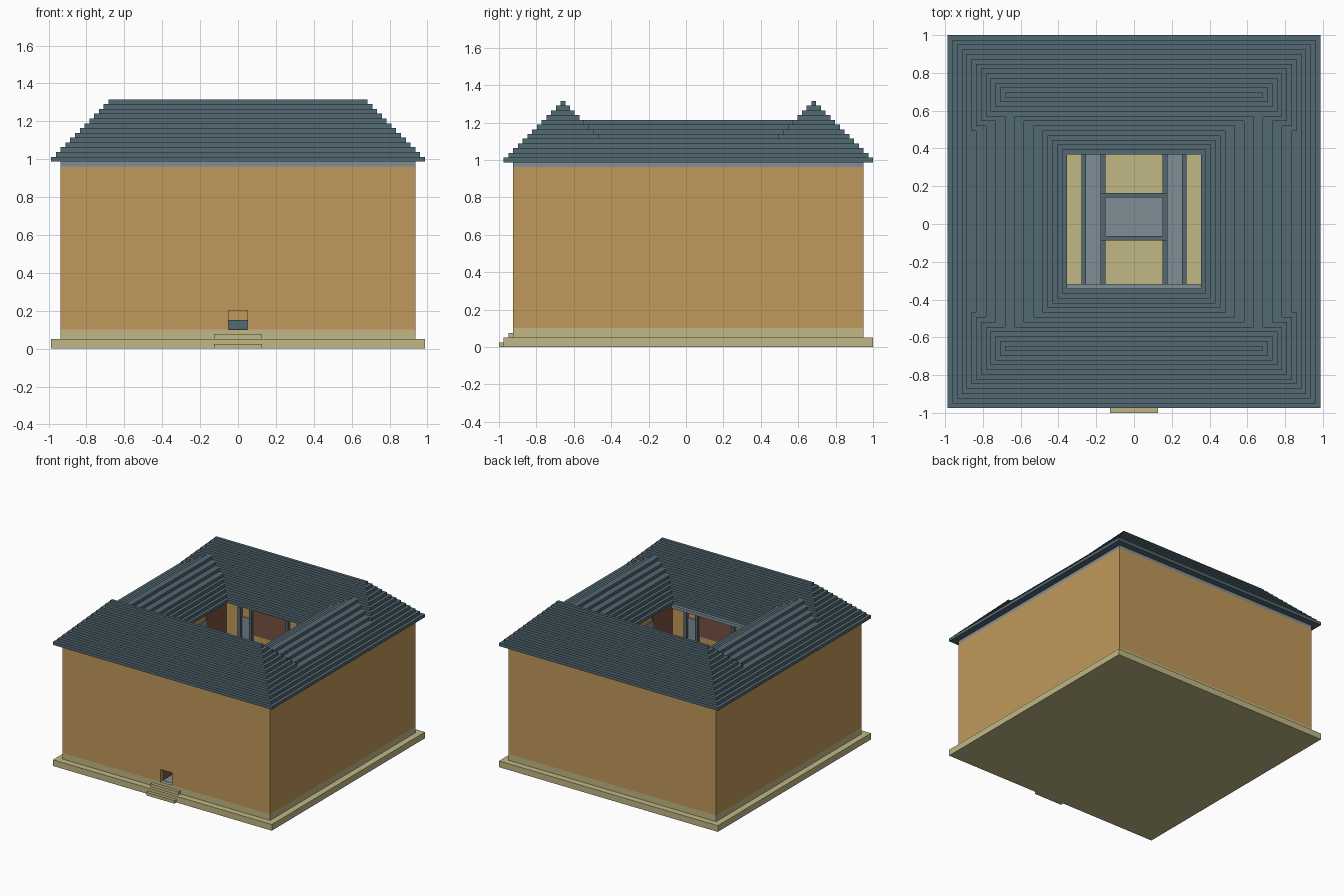
import bpy, bmesh

old = bpy.data.objects.get("Cube")
if old:
    bpy.data.objects.remove(old, do_unlink=True)

U = 2 / 79          # one step of the block grid
SHIFT = 0.5         # the porch step sticks out one block at the front


def material(name, rgb):
    lin = [(c / 255 / 12.92 if c < 11 else ((c / 255 + 0.055) / 1.055) ** 2.4) for c in rgb]
    m = bpy.data.materials.new(name)
    m.use_nodes = True
    m.diffuse_color = (*lin, 1)
    b = m.node_tree.nodes["Principled BSDF"]
    b.inputs["Base Color"].default_value = (*lin, 1)
    b.inputs["Roughness"].default_value = 0.9
    return m


OCHRE = material("ochre_plaster", (192, 153, 91))
CREAM = material("cream_stone", (193, 183, 133))
SLATE = material("dark_slate", (82, 104, 114))
LIGHT = material("light_slate", (128, 143, 150))
BROWN = material("brown_wood", (120, 82, 66))


def blocks(name, mat, boxes):
    """One object from boxes (x0, x1, y0, y1, z0, z1) in grid units."""
    bm = bmesh.new()
    for x0, x1, y0, y1, z0, z1 in boxes:
        lo = (x0, y0 + SHIFT, z0)
        hi = (x1, y1 + SHIFT, z1)
        for v in bmesh.ops.create_cube(bm, size=1)["verts"]:
            v.co = [(lo[i] if v.co[i] < 0 else hi[i]) * U for i in range(3)]
    me = bpy.data.meshes.new(name)
    bm.to_mesh(me)
    bm.free()
    me.materials.append(mat)
    ob = bpy.data.objects.new(name, me)
    bpy.context.scene.collection.objects.link(ob)
    return ob


def ring(out, inn, z0, z1):
    """Four boxes around a square opening."""
    return [(-out, out, -out, -inn, z0, z1), (-out, out, inn, out, z0, z1),
            (-out, -inn, -inn, inn, z0, z1), (inn, out, -inn, inn, z0, z1)]


def mirror_x(boxes):
    return boxes + [(-b[1], -b[0], *b[2:]) for b in boxes]


# Plinth, wall footing and courtyard floor
blocks("plinth", CREAM, [(-39, 39, -39, 39, 0, 2)])
blocks("footing", CREAM, [(-37, 37, -37, 37, 2, 4)])
blocks("porch_steps", CREAM, [(-5, 5, -40, -39, 0, 1), (-5, 5, -38, -37, 2, 3)])

# Outer walls with the small front doorway left open
blocks("outer_walls", OCHRE,
       mirror_x([(2, 37, -37, -36, 4, 38), (36, 37, -36, 36, 4, 38)])
       + [(-2, 2, -37, -36, 8, 38), (-37, 37, 36, 37, 4, 38)])

# Courtyard walls with the same doorway
blocks("courtyard_walls", OCHRE,
       mirror_x([(2, 17, -17, -16, 4, 38), (16, 17, -16, 16, 4, 38)])
       + [(-2, 2, -17, -16, 8, 38), (-17, 17, 16, 17, 4, 38)])

# Entrance passage lining
blocks("passage_sides", BROWN, mirror_x([(2, 3, -36, -17, 4, 9)]) + [(-2, 2, -36, -17, 8, 9)])
blocks("passage_floor", LIGHT, [(-2, 2, -36, -16, 4, 4.1)])

# Cornice below the eaves, closed over to the courtyard
blocks("cornice", LIGHT, ring(37, 16, 38, 39) + [(-14, 14, -14, -13, 38, 39)])

# Upper wooden panels and posts around the courtyard
T = 0.3
blocks("upper_panels", BROWN,
       [(-6, 6, 16 - T, 16, 30, 38), (-6, 6, -16, -16 + T, 30, 38)]
       + mirror_x([(16 - T, 16, 6, 16, 26, 38), (16 - T, 16, -16, -6, 26, 38)]))
posts, windows = [], []
for y0, y1 in ((15, 16), (-16, -15)):
    posts += [(6, 7, y0, y1, 4, 38), (10, 11, y0, y1, 4, 38)]
for y0, y1 in ((16 - T, 16), (-16, -16 + T)):
    windows.append((7, 10, y0, y1, 4, 35))
windows.append((16 - T, 16, -6, 6, 26, 36))
blocks("courtyard_posts", SLATE, mirror_x(posts))
blocks("courtyard_windows", LIGHT, mirror_x(windows))

# Paved walks with kerbs, running front to back
blocks("walk_paving", LIGHT, mirror_x([(7, 10, -16, 16, 4, 4.5)]))
blocks("walk_kerbs", SLATE, mirror_x([(6, 7, -16, 16, 4, 5), (10, 11, -16, 16, 4, 5)]))

# Central basin
blocks("basin_rim", SLATE, [(-7, 7, 5, 6, 4, 6), (-7, 7, -4, -3, 4, 6)]
       + mirror_x([(6, 7, -3, 5, 4, 6)]))
blocks("basin_water", LIGHT, [(-6, 6, -3, 5, 4, 5.5)])

# Front and back hipped roofs, stepped one block per course
front_roof, back_roof = [], []
for k in range(13):
    z, a, b = 39 + k, 39 - k, 14 + k
    front_roof.append((-a, a, -a, -b, z, z + 1))
    back_roof.append((-a, a, b, a, z, z + 1))
blocks("front_roof", SLATE, front_roof)
blocks("back_roof", SLATE, back_roof)

# Lower side roofs, with wider steps in the upper courses
side = []
for k in range(9):
    outer = 39 - k - max(0, k - 4)
    inner = 14 + k + max(0, k - 5)
    side.append((inner, outer, -14 - k, 14 + k, 39 + k, 40 + k))
blocks("left_roof", SLATE, side)
blocks("right_roof", SLATE, [(-b[1], -b[0], *b[2:]) for b in side])
